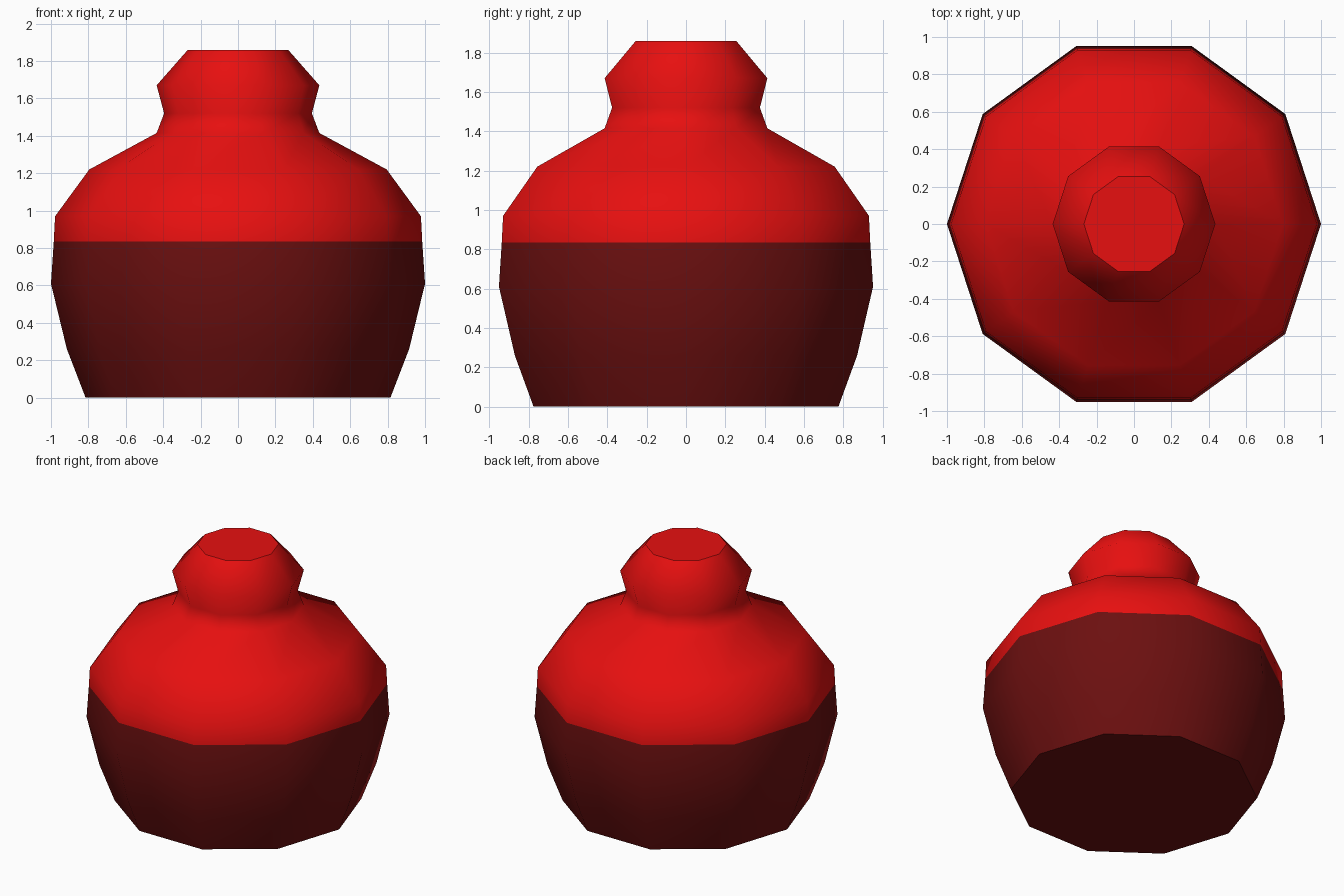
import bpy, bmesh, math

if "Cube" in bpy.data.objects:
    bpy.data.objects.remove(bpy.data.objects["Cube"])

SIDES = 10
BAND_TOP = 0.835
# (radius, height) of the jar outline, bottom to top
PROFILE = [(0.815, 0), (0.915, 0.26), (1.0, 0.61), (0.985, BAND_TOP), (0.978, 0.97),
           (0.795, 1.22), (0.435, 1.415), (0.395, 1.52), (0.435, 1.67), (0.268, 1.86)]


def material(name, colour):
    m = bpy.data.materials.new(name)
    m.diffuse_color = (*colour, 1)
    m.use_nodes = True
    m.node_tree.nodes["Principled BSDF"].inputs["Base Color"].default_value = m.diffuse_color
    return m


mesh = bpy.data.meshes.new("jar")
mesh.materials.append(material("bright red", (0.8, 0.005, 0.005)))
mesh.materials.append(material("dark red", (0.15, 0.005, 0.005)))

# ten-sided turned body
bm = bmesh.new()
rings = [[bm.verts.new((r * math.cos(math.tau * i / SIDES), r * math.sin(math.tau * i / SIDES), z))
          for i in range(SIDES)] for r, z in PROFILE]
for low, high in zip(rings, rings[1:]):
    for i in range(SIDES):
        j = (i + 1) % SIDES
        bm.faces.new((low[i], low[j], high[j], high[i])).smooth = True

# flat base and lid with crisp rims
for ring in (rings[0][::-1], rings[-1]):
    cap = bm.faces.new(ring)
    for e in cap.edges:
        e.smooth = False

# dark glaze below the band height
for f in bm.faces:
    f.material_index = int(f.calc_center_median().z < BAND_TOP)
bmesh.ops.recalc_face_normals(bm, faces=bm.faces)
bm.to_mesh(mesh)
bm.free()
bpy.context.collection.objects.link(bpy.data.objects.new("jar", mesh))
